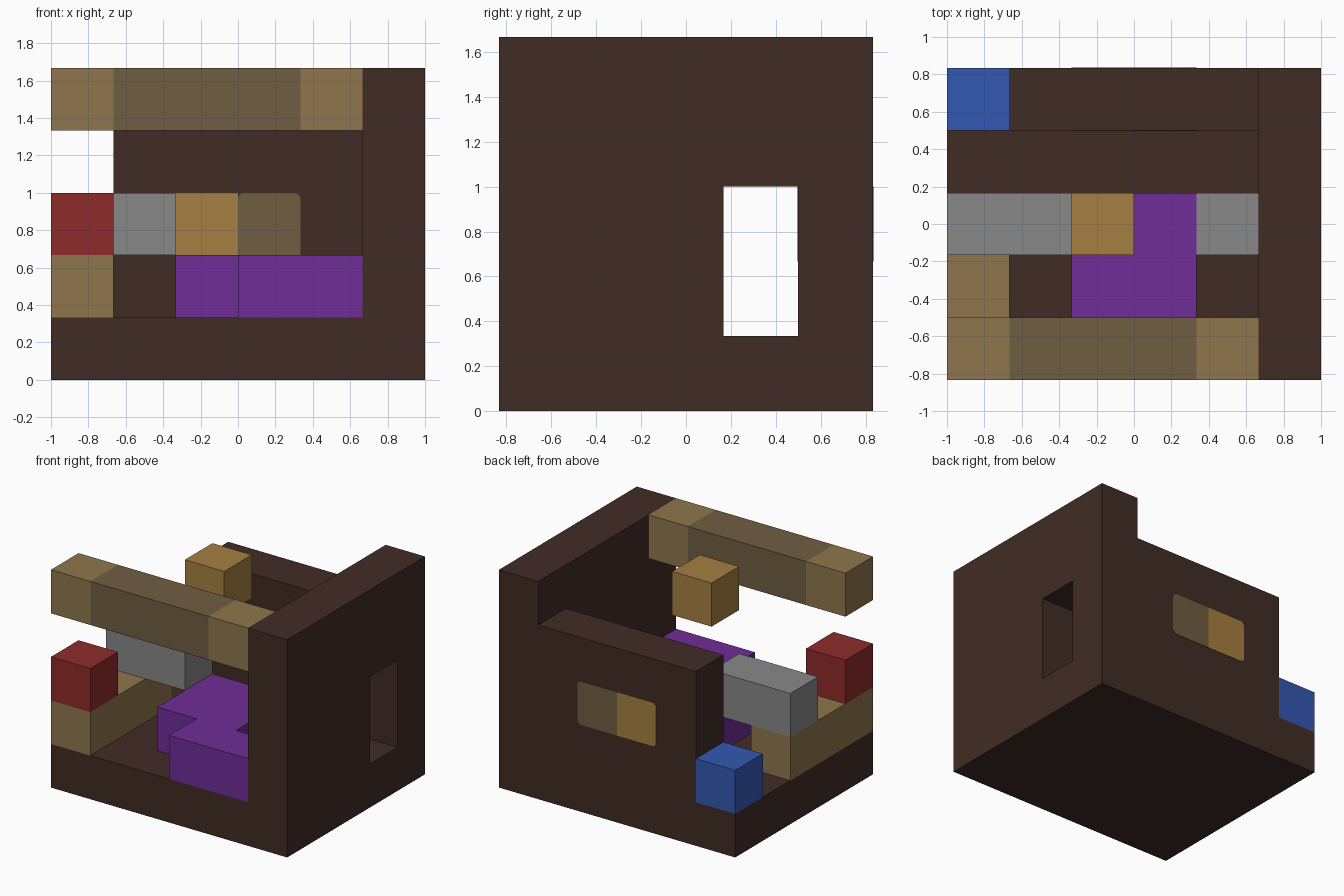
import bpy, bmesh, math
from mathutils import Vector

if "Cube" in bpy.data.objects:
    bpy.data.objects.remove(bpy.data.objects["Cube"], do_unlink=True)

U = 1 / 3                               # edge of one building block
ORIGIN = Vector((-1, -2.5 * U, 0))      # low corner of the 6 x 5 x 5 block grid


def material(name, r, g, b):
    m = bpy.data.materials.new(name)
    m.use_nodes = True
    m.diffuse_color = (r, g, b, 1)
    m.node_tree.nodes["Principled BSDF"].inputs["Base Color"].default_value = (r, g, b, 1)
    return m


brown = material("dark brown", 0.053, 0.025, 0.018)
tan = material("tan", 0.275, 0.18, 0.072)
dull_tan = material("dull tan", 0.16, 0.11, 0.053)
amber = material("amber", 0.38, 0.212, 0.053)
purple = material("purple", 0.156, 0.026, 0.31)
grey = material("grey", 0.246, 0.246, 0.246)
red = material("red", 0.275, 0.024, 0.024)
blue = material("blue", 0.034, 0.098, 0.445)


def prism(name, points, depth, mat):
    """Extrude a closed outline, given in block units, along a block vector."""
    bm = bmesh.new()
    verts = [bm.verts.new(ORIGIN + Vector(p) * U) for p in points]
    face = bm.faces.new(verts)
    new = bmesh.ops.extrude_face_region(bm, geom=[face])["geom"]
    bmesh.ops.translate(bm, vec=Vector(depth) * U,
                        verts=[g for g in new if isinstance(g, bmesh.types.BMVert)])
    bmesh.ops.recalc_face_normals(bm, faces=bm.faces)
    mesh = bpy.data.meshes.new(name)
    bm.to_mesh(mesh)
    bm.free()
    mesh.materials.append(mat)
    obj = bpy.data.objects.new(name, mesh)
    bpy.context.collection.objects.link(obj)
    return obj


def block(name, start, size, mat):
    x, y, z = start
    w, d, h = size
    outline = [(x, y, z), (x + w, y, z), (x + w, y + d, z), (x, y + d, z)]
    return prism(name, outline, (0, 0, h), mat)


def pane(name, x, y, rounded, mat, r=0.1):
    """Thin one-block plate; rounded lists the (right, top) corners to soften."""
    pts = []
    for i, (cx, cz) in enumerate([(0, 0), (1, 0), (1, 1), (0, 1)]):
        if (cx, cz) not in rounded:
            pts.append((x + cx, y, 2 + cz))
            continue
        ox, oz = x + (1 - r if cx else r), 2 + (1 - r if cz else r)
        for step in range(5):
            a = math.pi + (i + step / 4) * math.pi / 2
            pts.append((ox + r * math.cos(a), y, oz + r * math.sin(a)))
    return prism(name, pts, (0, 0.012, 0), mat)


# Floor and walls; the side wall is an outline with a doorway notch
block("floor", (0, 0, 0), (6, 5, 1), brown)
wall = [(0, 1), (3, 1), (3, 3), (4, 3), (4, 1), (5, 1), (5, 5), (0, 5)]
prism("side_wall", [(5, y, z) for y, z in wall], (1, 0, 0), brown)
block("back_wall", (1, 4, 1), (4, 1, 3), brown)

# Window panes on both faces of the back wall
pane("outer_amber_pane", 2, 4.997, [(0, 0), (0, 1)], amber)
pane("outer_dull_pane", 3, 4.997, [(1, 0), (1, 1)], dull_tan)
pane("inner_amber_pane", 2, 3.991, [], amber)
pane("inner_dull_pane", 3, 3.991, [(0, 1), (1, 1)], dull_tan)

# Overhead beam along the front
block("beam_right_end", (0, 0, 4), (1, 1, 1), tan)
block("beam_middle", (1, 0, 4), (3, 1, 1), dull_tan)
block("beam_left_end", (4, 0, 4), (1, 1, 1), tan)

# Low wall with the pieces that rest on it
block("low_wall", (0, 0, 1), (1, 3, 1), tan)
block("red_block", (0, 0, 2), (1, 1, 1), red)
block("grey_shelf", (0, 2, 2), (2, 1, 1), grey)

# Stepped seat on the floor and loose blocks
seat = [(2, 1), (3, 1), (3, 0), (5, 0), (5, 1), (4, 1), (4, 3), (2, 3)]
prism("purple_seat", [(x, y, 1) for x, y in seat], (0, 0, 1), purple)
block("grey_block", (4, 2, 1), (1, 1, 1), grey)
block("blue_block", (0, 4, 1), (1, 1, 1), blue)
block("hanging_lamp", (2, 2, 4), (1, 1, 1), amber)
